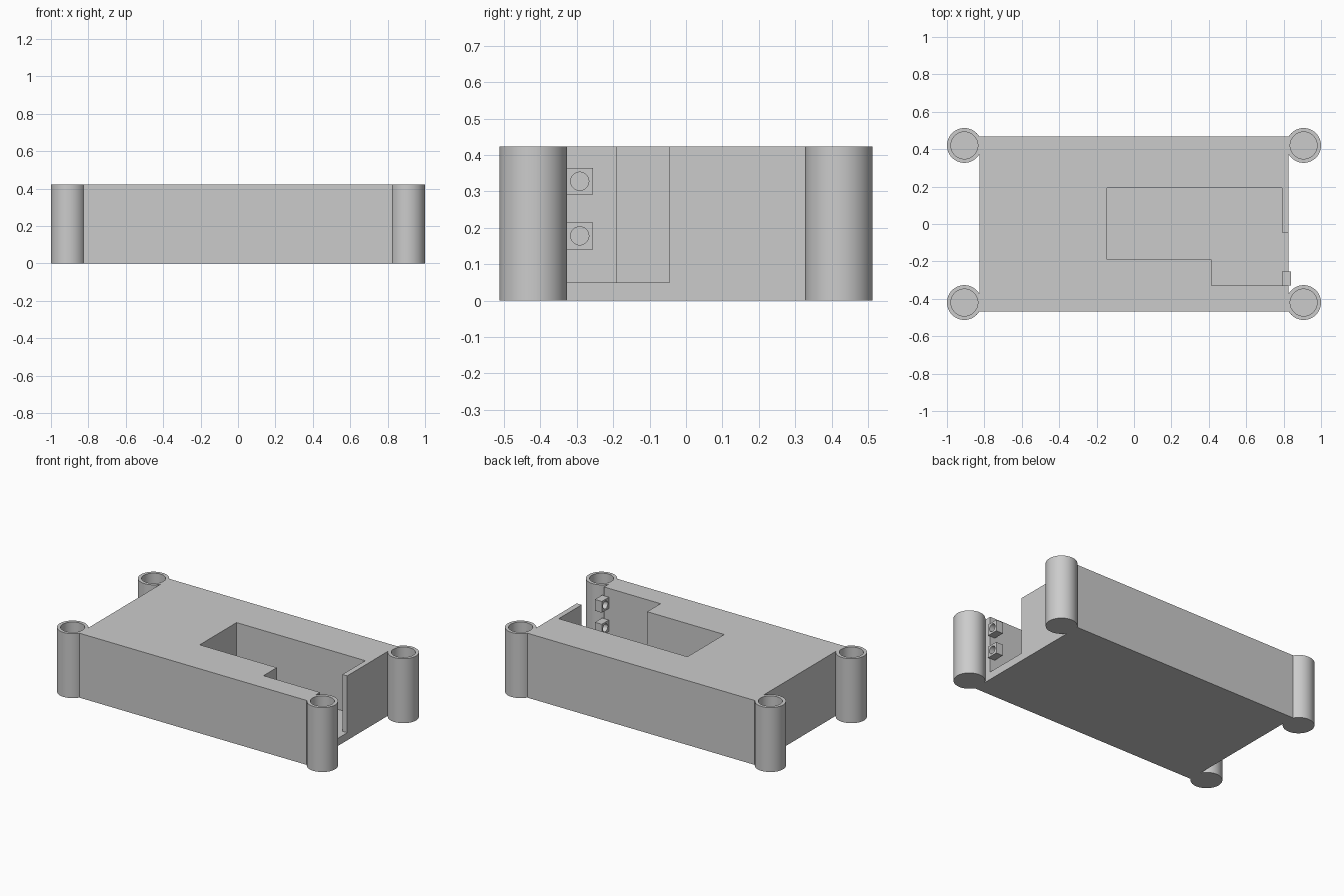
import bpy, bmesh, math
from mathutils import Matrix

cube = bpy.data.objects.get("Cube")
if cube:
    bpy.data.objects.remove(cube, do_unlink=True)

HEIGHT, FLOOR = 0.423, 0.05
HALF_X, HALF_Y = 0.825, 0.467
POST_X, POST_Y, POST_R, BORE_R = 0.907, 0.42, 0.093, 0.072

grey = bpy.data.materials.new("light_grey")
grey.use_nodes = True
colour = (0.6, 0.6, 0.6, 1)
grey.diffuse_color = colour
grey.node_tree.nodes["Principled BSDF"].inputs["Base Color"].default_value = colour


def finish(name, bm):
    bmesh.ops.recalc_face_normals(bm, faces=bm.faces)
    mesh = bpy.data.meshes.new(name)
    bm.to_mesh(mesh)
    bm.free()
    mesh.materials.append(grey)
    obj = bpy.data.objects.new(name, mesh)
    bpy.context.collection.objects.link(obj)
    return obj


def prism(name, outline, z0, z1):
    bm = bmesh.new()
    face = bm.faces.new([bm.verts.new((x, y, z0)) for x, y in outline])
    top = bmesh.ops.extrude_face_region(bm, geom=[face])["geom"]
    verts = [v for v in top if isinstance(v, bmesh.types.BMVert)]
    bmesh.ops.translate(bm, verts=verts, vec=(0, 0, z1 - z0))
    return finish(name, bm)


def rect(x0, x1, y0, y1):
    return [(x0, y0), (x1, y0), (x1, y1), (x0, y1)]


def cylinder(name, radius, length, matrix, sides=64):
    bm = bmesh.new()
    bmesh.ops.create_cone(bm, cap_ends=True, segments=sides, radius1=radius,
                          radius2=radius, depth=length, matrix=matrix)
    return finish(name, bm)


def cut(obj, cutter):
    mod = obj.modifiers.new("cut", "BOOLEAN")
    mod.operation, mod.solver, mod.object = "DIFFERENCE", "EXACT", cutter
    bpy.context.view_layer.objects.active = obj
    bpy.ops.object.modifier_apply(modifier=mod.name)
    bpy.data.objects.remove(cutter, do_unlink=True)


def smooth(obj):
    bpy.ops.object.select_all(action="DESELECT")
    obj.select_set(True)
    bpy.context.view_layer.objects.active = obj
    bpy.ops.object.shade_smooth_by_angle(angle=math.radians(30))


# Main block with a stepped pocket that opens through the end wall
body = prism("body", rect(-HALF_X, HALF_X, -HALF_Y, HALF_Y), 0, HEIGHT)
pocket = [(-0.145, -0.19), (0.415, -0.19), (0.415, -0.328), (0.9, -0.328),
          (0.9, -0.045), (0.79, -0.045), (0.79, 0.192), (-0.145, 0.192)]
cut(body, prism("pocket_cutter", pocket, FLOOR, HEIGHT + 0.1))

# Hollow corner posts, closed at the bottom
for sx, side in ((-1, "right"), (1, "left")):
    for sy, end in ((-1, "front"), (1, "back")):
        at = Matrix.Translation((sx * POST_X, sy * POST_Y, HEIGHT / 2))
        post = cylinder(f"{end}_{side}_post", POST_R, HEIGHT, at)
        bore = cylinder("bore_cutter", BORE_R, HEIGHT,
                        Matrix.Translation((0, 0, FLOOR)) @ at)
        cut(post, bore)
        smooth(post)

# Drilled hinge lugs beside the opening
for label, z in (("lower", 0.178), ("upper", 0.328)):
    lug = prism(f"{label}_hinge_lug", rect(0.79, 0.84, -0.33, -0.255),
                z - 0.037, z + 0.037)
    at = Matrix.Translation((0.815, -0.292, z)) @ Matrix.Rotation(math.pi / 2, 4, "Y")
    cut(lug, cylinder("hole_cutter", 0.025, 0.2, at, 32))
    smooth(lug)
